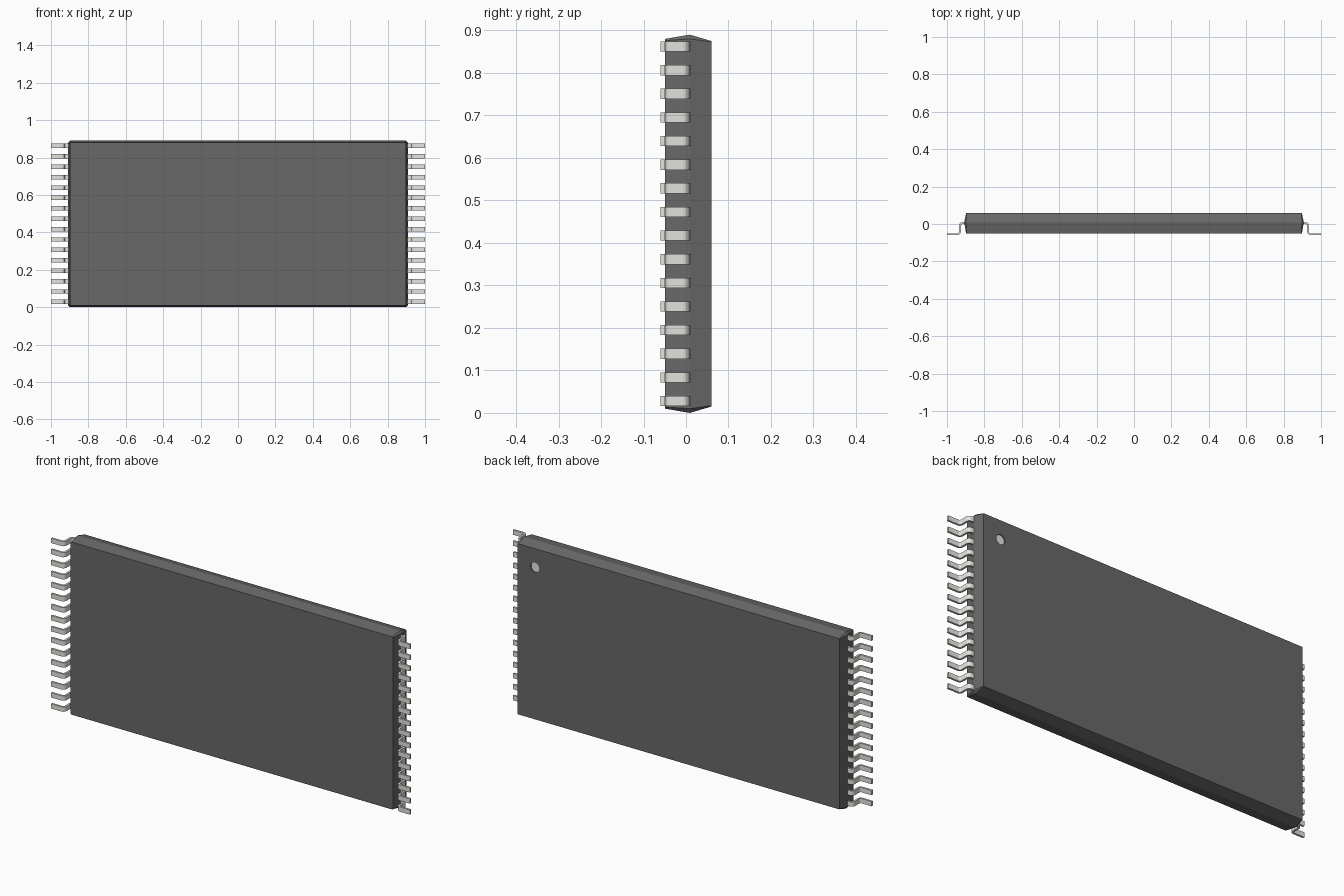
import bpy, bmesh
from math import sin, cos, radians, pi

if "Cube" in bpy.data.objects:
    bpy.data.objects.remove(bpy.data.objects["Cube"])

Z_MID = 0.445          # height of the package centre
PINS, PITCH, PIN_W = 16, 0.0556, 0.024


def material(name, rgb):
    m = bpy.data.materials.new(name)
    m.diffuse_color = (*rgb, 1)
    m.use_nodes = True
    m.node_tree.nodes["Principled BSDF"].inputs["Base Color"].default_value = m.diffuse_color
    return m


def add_object(name, bm, mat=None):
    bmesh.ops.recalc_face_normals(bm, faces=bm.faces)
    me = bpy.data.meshes.new(name)
    bm.to_mesh(me)
    bm.free()
    ob = bpy.data.objects.new(name, me)
    bpy.context.collection.objects.link(ob)
    if mat:
        me.materials.append(mat)
    return ob


def disc(name, y0, y1, radius, mat=None):
    """Short cylinder along y at the pin-one corner of the back face."""
    bpy.ops.mesh.primitive_cylinder_add(
        vertices=32, radius=radius, depth=y1 - y0,
        location=(0.80, (y0 + y1) / 2, 0.78), rotation=(pi / 2, 0, 0))
    ob = bpy.context.object
    ob.name = name
    if mat:
        ob.data.materials.append(mat)
    return ob


dark = material("dark_plastic", (0.14, 0.14, 0.14))
metal = material("tin_metal", (0.78, 0.78, 0.74))

# package body: three chamfered rectangles lofted along y, widest at the parting line
bm = bmesh.new()
rings = []
for y, hx, hz, c in ((-0.05, 0.898, 0.435, 0.004),
                     (0.009, 0.908, 0.445, 0.010),
                     (0.060, 0.897, 0.430, 0.002)):
    pts = [(hx - c, -hz), (hx, -hz + c), (hx, hz - c), (hx - c, hz),
           (-hx + c, hz), (-hx, hz - c), (-hx, -hz + c), (-hx + c, -hz)]
    rings.append([bm.verts.new((x, y, Z_MID + z)) for x, z in pts])
for a, b in zip(rings, rings[1:]):
    for i in range(8):
        j = (i + 1) % 8
        bm.faces.new((a[i], a[j], b[j], b[i]))
bm.faces.new(rings[0])
bm.faces.new(rings[-1])
body = add_object("package_body", bm, dark)

# round pin-one dimple in the back face
cutter = disc("dimple_cutter", 0.054, 0.07, 0.024)
cutter.hide_render = True
cutter.hide_set(True)
cut = body.modifiers.new("dimple", 'BOOLEAN')
cut.operation = 'DIFFERENCE'
cut.object = cutter
disc("pin_one_marker", 0.053, 0.0555, 0.0238, metal)


# gull-wing pin profile in x-y, offset by h to each side of the centre line
def pin_side(h, r=0.013, xv=0.931, top=0.004, foot=-0.055):
    pts = [(0.885, top + h)]
    for k in range(6):
        a = radians(90 - 18 * k)
        pts.append((xv - r + (r + h) * cos(a), top - r + (r + h) * sin(a)))
    for k in range(6):
        a = radians(180 + 18 * k)
        pts.append((xv + r + (r - h) * cos(a), foot + r + (r - h) * sin(a)))
    return pts + [(1.0, foot + h)]


# row of pins, mirrored to the other end
upper, lower = pin_side(0.005), pin_side(-0.005)
n = len(upper)
bm = bmesh.new()
for p in range(PINS):
    zc = Z_MID + (p - (PINS - 1) / 2) * PITCH
    strips = [[bm.verts.new((x, y, zc + s * PIN_W / 2)) for x, y in side]
              for side, s in ((upper, -1), (upper, 1), (lower, 1), (lower, -1))]
    for a, b in zip(strips, strips[1:] + strips[:1]):
        for i in range(n - 1):
            bm.faces.new((a[i], a[i + 1], b[i + 1], b[i]))
    for end in (0, n - 1):
        bm.faces.new([s[end] for s in strips])
pins = add_object("pins", bm, metal)
pins.modifiers.new("other_end", 'MIRROR').use_mirror_merge = False

bpy.ops.object.select_all(action='DESELECT')
pins.select_set(True)
bpy.context.view_layer.objects.active = pins
bpy.ops.object.shade_smooth_by_angle(angle=radians(35))
